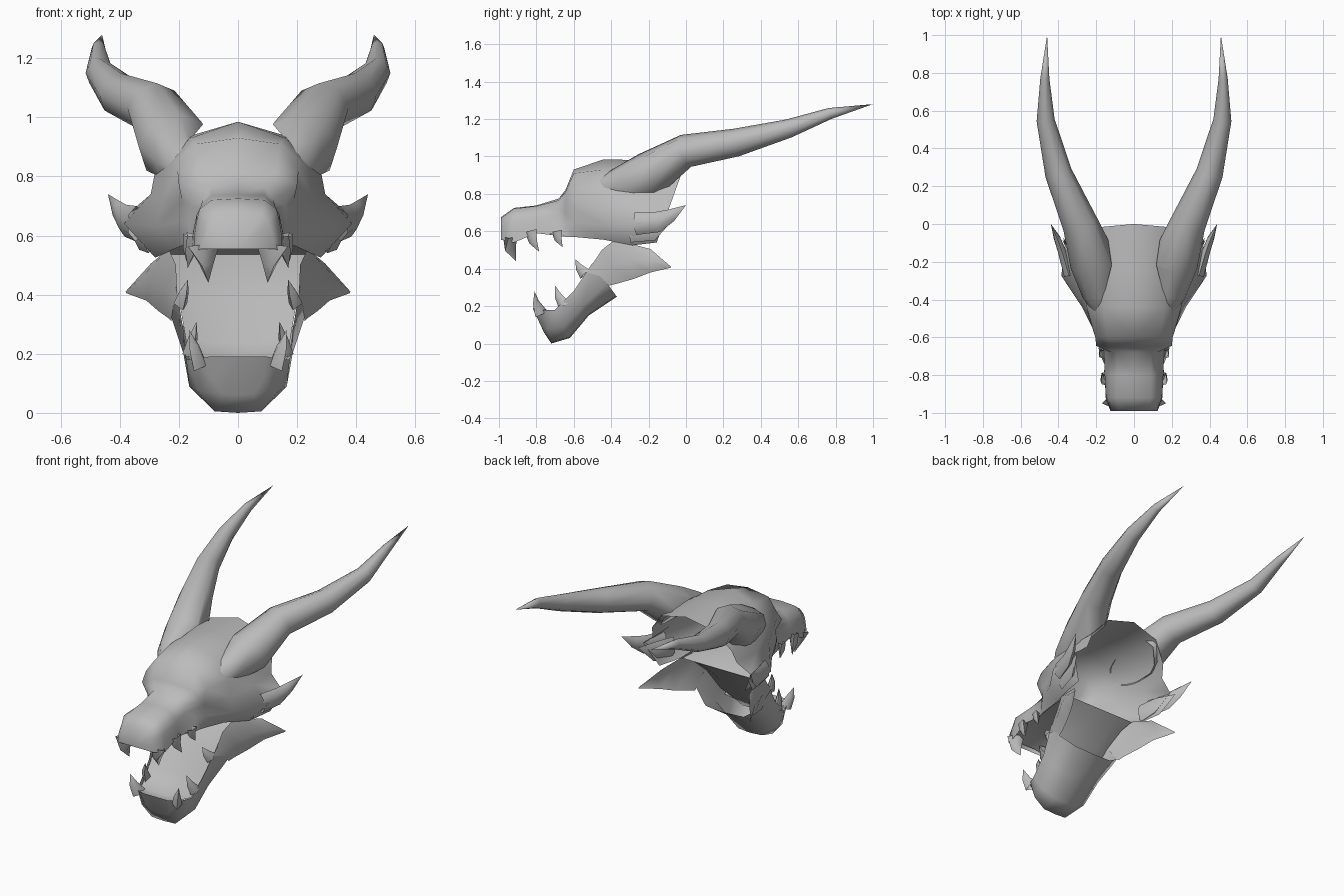
import bpy
import bmesh
import math
from mathutils import Vector

cube = bpy.data.objects.get("Cube")
if cube:
    bpy.data.objects.remove(cube, do_unlink=True)

bone = bpy.data.materials.new("plain grey")
bone.use_nodes = True
grey = (0.5, 0.5, 0.5, 1)
bone.diffuse_color = grey
bone.node_tree.nodes["Principled BSDF"].inputs["Base Color"].default_value = grey


def finish(name, bm, angle=80):
    """Turn a half mesh into a mirrored, smoothly shaded object."""
    bmesh.ops.recalc_face_normals(bm, faces=bm.faces)
    mesh = bpy.data.meshes.new(name)
    bm.to_mesh(mesh)
    bm.free()
    mesh.materials.append(bone)
    obj = bpy.data.objects.new(name, mesh)
    bpy.context.collection.objects.link(obj)
    mirror = obj.modifiers.new("Mirror", "MIRROR")
    mirror.use_clip = True
    mirror.merge_threshold = 0.001
    bpy.ops.object.select_all(action="DESELECT")
    obj.select_set(True)
    bpy.context.view_layer.objects.active = obj
    bpy.ops.object.shade_smooth_by_angle(angle=math.radians(angle))


def bridge(bm, rows, closed=False):
    """Join neighbouring rows of vertices with quads."""
    for first, second in zip(rows, rows[1:]):
        count = len(first)
        for i in range(count if closed else count - 1):
            j = (i + 1) % count
            bm.faces.new((first[i], first[j], second[j], second[i]))


def shell(name, sections, cap=False):
    """Loft half sections; a cap closes the first one to the centre line."""
    bm = bmesh.new()
    rows = [[bm.verts.new(p) for p in section] for section in sections]
    bridge(bm, rows)
    if cap:
        end = rows[0][-1].co
        centre = bm.verts.new((0, end.y, end.z))
        bm.faces.new(rows[0] + [centre])
    finish(name, bm)


def spike(name, stations, sides=6, trim=None):
    """Sweep an elliptical ring along stations of (x, y, z, width, height)."""
    bm = bmesh.new()
    centres = [Vector(s[:3]) for s in stations]
    rows = []
    for k, station in enumerate(stations[:-1]):
        ahead = centres[k + 1] - centres[max(k - 1, 0)]
        across = ahead.cross(Vector((0, 0, 1))).normalized()
        up = across.cross(ahead).normalized()
        width, height = station[3:]
        ring = []
        for i in range(sides):
            a = math.tau * i / sides + math.pi / 2
            ring.append(bm.verts.new(
                centres[k] + across * math.cos(a) * width + up * math.sin(a) * height))
        rows.append(ring)
    bridge(bm, rows, closed=True)
    tip = bm.verts.new(centres[-1])
    last = rows[-1]
    for i in range(sides):
        bm.faces.new((last[i], last[(i + 1) % sides], tip))
    # Cut away whatever lies inside the skull wall
    if trim:
        point, normal = trim
        bmesh.ops.bisect_plane(bm, geom=bm.verts[:] + bm.edges[:] + bm.faces[:],
                               plane_co=point, plane_no=normal, clear_inner=True)
    finish(name, bm)


def tooth(name, base, tip, radius):
    """Slightly curved four-sided fang."""
    base, tip = Vector(base), Vector(tip)
    middle = base.lerp(tip, 0.5) + Vector((0, -radius / 4, 0))
    spike(name, [(*base, radius * 0.7, radius), (*middle, radius * 0.5, radius * 0.6),
                 (*tip, 0, 0)], sides=4)


# Skull: y, backward slant, crown height, then (x, z) of crown edge, brow, temple, cheek, lip
skull_rows = [
    (-.99, 0, .675, (.08, .67), (.105, .645), (.115, .62), (.12, .59), (.125, .555)),
    (-.92, 0, .725, (.09, .72), (.13, .69), (.14, .65), (.148, .6), (.15, .54)),
    (-.8, 0, .738, (.09, .735), (.125, .7), (.14, .67), (.148, .63), (.155, .59)),
    (-.68, 0, .775, (.09, .765), (.12, .72), (.13, .69), (.145, .64), (.16, .575)),
    (-.645, 0, .82, (.13, .81), (.2, .77), (.16, .7), (.165, .64), (.17, .57)),
    (-.6, 0, .93, (.14, .91), (.205, .82), (.19, .72), (.195, .65), (.18, .57)),
    (-.44, 0, .985, (.16, .93), (.25, .82), (.255, .72), (.275, .63), (.215, .555)),
    (-.24, .1, .98, (.17, .935), (.28, .82), (.295, .74), (.385, .64), (.28, .525)),
    (0, .36, .975, (.18, .93), (.27, .82), (.285, .74), (.365, .68), (.29, .54)),
]
sections = []
for y, slant, top, *points in skull_rows:
    sections.append([(x, y - slant * (top - z), z) for x, z in [(0, top)] + points])
shell("skull", sections, cap=True)

# Lower jaw: bottom (y, z), rim (y, z), then half widths of bottom, side and rim
jaw_rows = [
    ((-.76, .06), (-.82, .19), .05, .085, .1),
    ((-.72, 0), (-.77, .18), .08, .135, .145),
    ((-.62, .03), (-.7, .18), .08, .165, .175),
    ((-.52, .15), (-.6, .28), .09, .185, .185),
    ((-.37, .25), (-.5, .43), .13, .225, .21),
]
sections = []
for bottom, rim, *widths in jaw_rows:
    low, high = Vector((0, *bottom)), Vector((0, *rim))
    section = [low]
    for width, share in zip(widths, (0.03, 0.4, 1)):
        section.append(low.lerp(high, share) + Vector((width, 0, 0)))
    sections.append(section)
shell("lower_jaw", sections, cap=True)

# Jaw flaps: thin walls rising to the skull and flaring back to a point
shell("jaw_flaps", [
    [(.205, -.53, .38), (.22, -.46, .36), (.225, -.41, .31)],
    [(.21, -.45, .5), (.25, -.4, .42), (.235, -.37, .32)],
    [(.235, -.38, .555), (.3, -.3, .45), (.27, -.28, .345)],
    [(.295, -.19, .505), (.335, -.19, .45), (.31, -.19, .38)],
    [(.378, -.083, .413), (.38, -.08, .41), (.378, -.083, .405)],
])

# Mouth lining: palate, throat and floor as (y, z, half width, centre offset)
lining = [
    (-.98, .565, .12, .01), (-.8, .595, .15, .03), (-.62, .575, .17, .03),
    (-.42, .56, .21, .02), (-.32, .535, .25, 0), (-.39, .5, .23, -.02),
    (-.49, .41, .205, -.03), (-.59, .27, .18, -.03), (-.69, .175, .165, -.03),
    (-.8, .185, .11, -.015),
]
shell("mouth_lining", [[(0, y, z + dip), (w * 0.6, y, z + dip), (w, y, z)]
                       for y, z, w, dip in lining])

# Long swept horns
spike("horns", [
    (.16, -.47, .82, .05, .05), (.185, -.37, .85, .09, .085), (.215, -.2, .9, .125, .125),
    (.285, 0, 1.03, .095, .09), (.4, .27, 1.075, .072, .075),
    (.468, .55, 1.15, .048, .05), (.472, .77, 1.23, .024, .03), (.46, 1, 1.28, 0, 0)],
    sides=8, trim=((.165, -.2, .92), (.77, 0, .64)))

# Cheek spikes
spike("cheek_spikes", [
    (.345, -.27, .64, .03, .06), (.38, -.15, .65, .025, .055),
    (.405, -.08, .685, .02, .035), (.44, 0, .74, 0, 0)])
spike("rear_cheek_spikes", [
    (.3, -.3, .6, .02, .06), (.33, -.18, .61, .02, .06), (.375, -.07, .66, 0, 0)])

# Teeth
tooth("upper_front_fangs", (.115, -.94, .57), (.1, -.91, .44), .055)
tooth("upper_middle_teeth", (.15, -.83, .6), (.17, -.785, .49), .04)
tooth("upper_rear_teeth", (.165, -.69, .6), (.175, -.66, .515), .035)
tooth("lower_front_fangs", (.13, -.775, .16), (.165, -.81, .28), .04)
tooth("lower_middle_teeth", (.165, -.65, .2), (.14, -.7, .31), .035)
tooth("lower_rear_teeth", (.195, -.54, .37), (.17, -.59, .45), .035)
